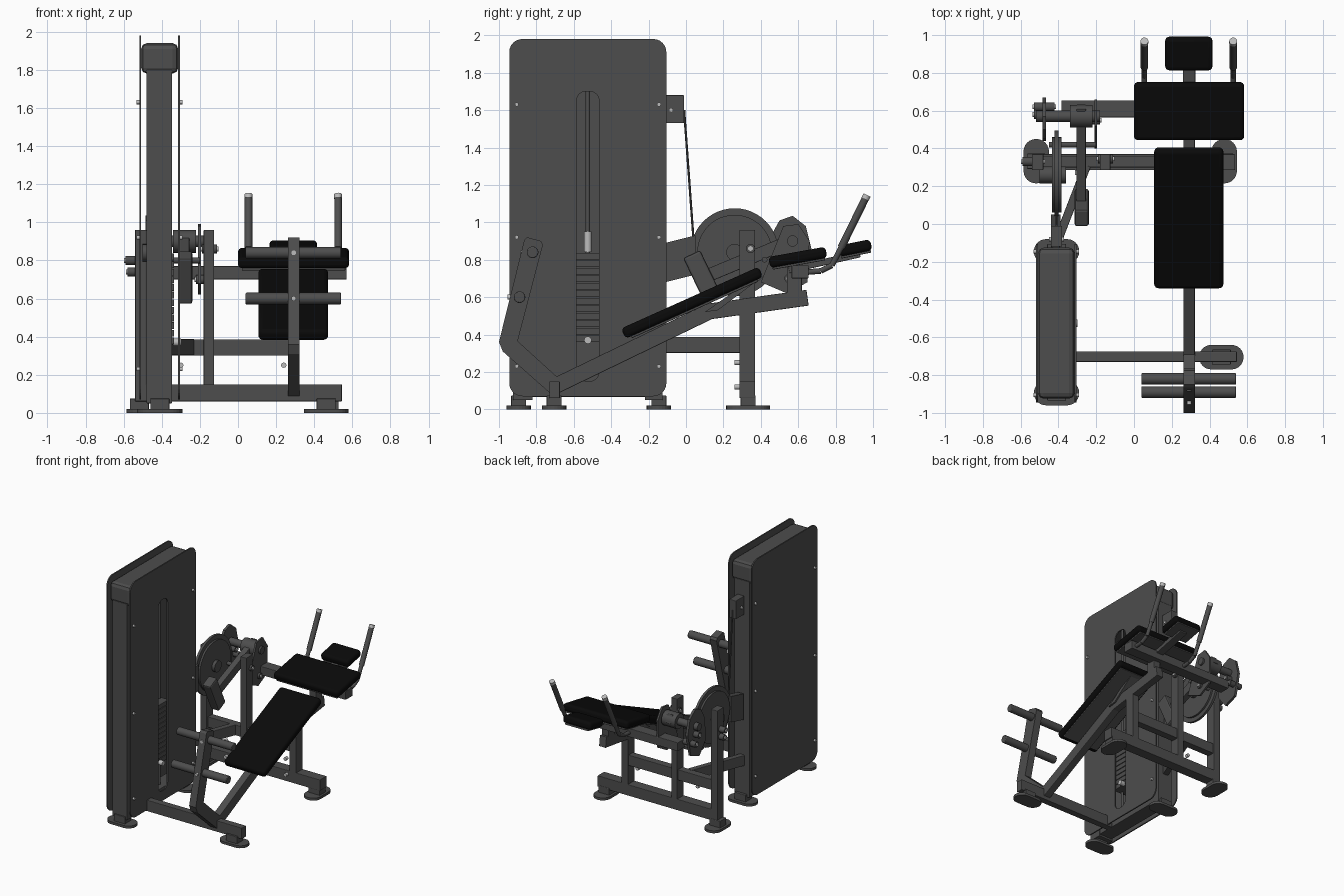
import bpy, bmesh, math
from mathutils import Vector

if "Cube" in bpy.data.objects:
    bpy.data.objects.remove(bpy.data.objects["Cube"], do_unlink=True)


def material(name, value):
    m = bpy.data.materials.new(name)
    m.use_nodes = True
    col = (value, value, value, 1)
    m.diffuse_color = col
    m.node_tree.nodes["Principled BSDF"].inputs["Base Color"].default_value = col
    return m


GREY = material("frame grey", 0.075)
BLACK = material("pad black", 0.003)
STEEL = material("bright steel", 0.5)


def finish(bm, name, mat, bevel=0, segments=2, smooth=False):
    bmesh.ops.recalc_face_normals(bm, faces=bm.faces)
    me = bpy.data.meshes.new(name)
    bm.to_mesh(me)
    bm.free()
    ob = bpy.data.objects.new(name, me)
    bpy.context.collection.objects.link(ob)
    me.materials.append(mat)
    if bevel:
        mod = ob.modifiers.new("bevel", "BEVEL")
        mod.width, mod.segments = bevel, segments
    if smooth:
        bpy.ops.object.select_all(action="DESELECT")
        ob.select_set(True)
        bpy.context.view_layer.objects.active = ob
        bpy.ops.object.shade_smooth_by_angle(angle=math.radians(40))
    return ob


def box(name, x, y, z, mat=GREY, bevel=0.004):
    """Box from ranges along each axis."""
    bm = bmesh.new()
    bmesh.ops.create_cube(bm, size=1)
    for v in bm.verts:
        v.co = [(r[0] + r[1]) / 2 + c * (r[1] - r[0]) for c, r in zip(v.co, (x, y, z))]
    return finish(bm, name, mat, bevel)


def beam(name, a, b, w, h, mat=GREY, bevel=0.004, segments=2, smooth=False):
    """Box section of width w and height h running from a to b."""
    a, b = Vector(a), Vector(b)
    bm = bmesh.new()
    bmesh.ops.create_cube(bm, size=1)
    for v in bm.verts:
        v.co = (v.co.x * w, v.co.y * (b - a).length, v.co.z * h)
    ob = finish(bm, name, mat, bevel, segments, smooth)
    ob.rotation_euler = (b - a).to_track_quat("Y", "Z").to_euler()
    ob.location = (a + b) / 2
    return ob


def rod(name, a, b, r, mat=GREY, sides=20, bevel=0):
    a, b = Vector(a), Vector(b)
    bm = bmesh.new()
    bmesh.ops.create_cone(bm, cap_ends=True, segments=sides, radius1=r, radius2=r,
                          depth=(b - a).length)
    ob = finish(bm, name, mat, bevel, 2, True)
    ob.rotation_euler = (b - a).to_track_quat("Z", "Y").to_euler()
    ob.location = (a + b) / 2
    return ob


def plate(name, points, x0, x1, mat=GREY):
    """Side profile (y, z) extruded from x0 to x1."""
    bm = bmesh.new()
    f = bm.faces.new([bm.verts.new((x0, y, z)) for y, z in points])
    ext = bmesh.ops.extrude_face_region(bm, geom=[f])["geom"]
    bmesh.ops.translate(bm, vec=(x1 - x0, 0, 0),
                        verts=[g for g in ext if isinstance(g, bmesh.types.BMVert)])
    return finish(bm, name, mat)


def rounded(u, v, r, steps=6):
    """Outline of a rounded rectangle."""
    pts = []
    corners = ((u[1] - r, v[1] - r), (u[0] + r, v[1] - r), (u[0] + r, v[0] + r), (u[1] - r, v[0] + r))
    for k, (cu, cv) in enumerate(corners):
        for i in range(steps + 1):
            t = math.pi / 2 * (k + i / steps)
            pts.append((cu + r * math.cos(t), cv + r * math.sin(t)))
    return pts


def foot(name, x, y):
    bm = bmesh.new()
    r = min(x[1] - x[0], y[1] - y[0]) / 2 - 0.001
    f = bm.faces.new([bm.verts.new((p, q, 0)) for p, q in rounded(x, y, r)])
    ext = bmesh.ops.extrude_face_region(bm, geom=[f])["geom"]
    bmesh.ops.translate(bm, vec=(0, 0, 0.02),
                        verts=[g for g in ext if isinstance(g, bmesh.types.BMVert)])
    finish(bm, name, GREY)
    cx, cy = sum(x) / 2, sum(y) / 2
    box(name + "_block", (cx - 0.05, cx + 0.05), (cy - 0.04, cy + 0.04), (0.015, 0.075))


# Weight tower: shrouds, columns, cap
outline = rounded((-0.945, -0.105), (0.07, 1.98), 0.07)
plate("outer_shroud", outline, -0.518, -0.508)
inner = plate("inner_shroud", outline, -0.314, -0.304)
cutter = plate("slot_cutter", rounded((-0.585, -0.465), (0.15, 1.7), 0.05), -0.35, -0.27)
cutter.hide_render = True
cutter.hide_viewport = True
cut = inner.modifiers.new("slot", "BOOLEAN")
cut.operation, cut.object, cut.solver = "DIFFERENCE", cutter, "EXACT"
for label, y in (("front", (-0.925, -0.82)), ("rear", (-0.22, -0.125))):
    box(label + "_column", (-0.48, -0.345), y, (0.05, 1.8))
box("tower_cap", (-0.508, -0.314), (-0.925, -0.125), (1.78, 1.94), bevel=0.03)
box("tower_base", (-0.47, -0.35), (-0.9, -0.15), (0.065, 0.14))
foot("tower_front_foot", (-0.53, -0.29), (-0.96, -0.83))
foot("tower_rear_foot", (-0.53, -0.29), (-0.21, -0.08))
for x in (-0.518, -0.304):
    s = -1 if x < -0.4 else 1
    for y in (-0.905, -0.145):
        for z in (0.23, 0.92, 1.63):
            rod("shroud_bolt", (x, y, z), (x + s * 0.014, y, z), 0.011, STEEL, 10)

# Weight stack with guide rods and selector
for i in range(12):
    box("stack_weight", (-0.475, -0.335), (-0.64, -0.41), (0.36 + i * 0.04, 0.396 + i * 0.04), bevel=0.003)
rod("selector_rod", (-0.405, -0.525, 0.8), (-0.405, -0.525, 1.8), 0.012)
rod("selector_collar", (-0.405, -0.525, 0.84), (-0.405, -0.525, 0.95), 0.02, STEEL)
rod("selector_pin", (-0.34, -0.525, 0.37), (-0.30, -0.525, 0.37), 0.02, STEEL, 12)
for y in (-0.62, -0.43):
    rod("guide_rod", (-0.405, y, 0.1), (-0.405, y, 1.8), 0.01)

# Cable and its pulley bracket
box("pulley_bracket", (-0.44, -0.38), (-0.12, -0.01), (1.53, 1.68))
rod("bracket_bolt", (-0.45, -0.08, 1.6), (-0.37, -0.08, 1.6), 0.012, STEEL, 10)
rod("cable", (-0.41, -0.01, 1.6), (-0.41, 0.045, 0.84), 0.006, GREY, 8)
plate("cam_bracket", [(-0.11, 0.68), (0.05, 0.72), (0.05, 0.93), (-0.11, 0.89)], -0.44, -0.39)

# Base frame
box("front_cross_beam", (-0.35, 0.545), (-0.73, -0.675), (0.06, 0.15))
box("rear_cross_beam", (-0.535, 0.535), (0.285, 0.37), (0.06, 0.15))
foot("bench_front_foot", (0.345, 0.58), (-0.77, -0.64))
foot("rear_outer_foot", (-0.585, -0.45), (0.215, 0.45))
foot("rear_bench_foot", (0.41, 0.545), (0.215, 0.45))
box("outer_upright", (-0.54, -0.48), (0.285, 0.37), (0.06, 0.96))
box("middle_upright", (-0.18, -0.125), (0.285, 0.37), (0.14, 0.96))
box("bench_upright", (0.262, 0.322), (0.285, 0.37), (0.14, 0.54))
box("middle_cross_beam", (-0.5, 0.27), (0.3, 0.36), (0.30, 0.385))
beam("tower_link", (-0.42, -0.13, 0.345), (-0.25, 0.31, 0.345), 0.045, 0.085)
for x in (-0.3, 0.24):
    for z in (0.12, 0.25):
        rod("frame_bolt", (x, 0.26, z), (x, 0.285, z), 0.014, STEEL, 10)

# Bench rail and leg roller arm
X = 0.292
beam("bench_rail", (X, -0.72, 0.115), (X, 0.15, 0.535), 0.06, 0.085)
beam("bench_rail_top", (X, 0.12, 0.523), (X, 0.65, 0.597), 0.06, 0.085)
plate("roller_arm", [(-0.72, 0.08), (-0.98, 0.31), (-1.0, 0.36), (-0.865, 0.905), (-0.85, 0.92),
                     (-0.775, 0.90), (-0.765, 0.88), (-0.90, 0.365), (-0.68, 0.165)], 0.262, 0.322)
for y, z in ((-0.82, 0.84), (-0.89, 0.60)):
    rod("leg_roller", (0.04, y, z), (0.54, y, z), 0.031, GREY, 24, 0.005)
    rod("roller_bolt", (X, y - 0.065, z), (X, y, z), 0.013, STEEL, 10)


# Pads with backing boards
def pad(name, x, a, b, t):
    cx, w = sum(x) / 2, x[1] - x[0]
    a, b = Vector((cx, *a)), Vector((cx, *b))
    beam(name, a, b, w, t, BLACK, 0.022, 4, True)
    n = Vector((0, -(b - a).z, (b - a).y)).normalized() * (t / 2 + 0.004)
    inset = (b - a) * 0.04
    beam(name + "_board", a + inset - n, b - inset - n, w - 0.04, 0.014)


pad("main_pad", (0.107, 0.473), (-0.335, 0.405), (0.40, 0.735), 0.06)
pad("elbow_pad", (0.0, 0.583), (0.445, 0.785), (0.75, 0.84), 0.06)
pad("head_pad", (0.165, 0.415), (0.815, 0.845), (0.99, 0.88), 0.06)
beam("head_pad_arm", (X, 0.55, 0.745), (X, 0.93, 0.83), 0.065, 0.035)
box("pad_post", (0.262, 0.322), (0.54, 0.62), (0.58, 0.76))
plate("main_pad_bracket", [(0.1, 0.52), (0.17, 0.53), (0.37, 0.68), (0.3, 0.66)], 0.25, 0.334)

# Elbow bar and handles
box("elbow_bar", (-0.385, 0.57), (0.565, 0.655), (0.70, 0.77))
for x in (0.055, 0.525):
    path = [(x, 0.6, 0.73), (x, 0.72, 0.74), (x, 0.78, 0.77), (x, 0.83, 0.865)]
    for a, b in zip(path, path[1:]):
        rod("handle_tube", a, b, 0.015)
    rod("handle_grip", path[-1], (x, 0.958, 1.125), 0.02)
    rod("handle_tip", (x, 0.958, 1.125), (x, 0.968, 1.146), 0.021, STEEL)

# Cams, pivot shaft and counterweighted movement arm
CAM, PIVOT = (0.26, 0.84), (0.57, 0.9)
rod("large_cam", (-0.42, *CAM), (-0.40, *CAM), 0.235, GREY, 48)
rod("large_cam_hub", (-0.50, *CAM), (-0.36, *CAM), 0.045)
rod("cam_rim", (-0.435, *CAM), (-0.385, *CAM), 0.2, GREY, 48)
plate("small_cam", [(0.44, 0.74), (0.52, 0.64), (0.63, 0.68), (0.67, 0.86), (0.64, 0.98),
                    (0.57, 1.035), (0.50, 1.01), (0.45, 0.92)], -0.485, -0.465)
rod("pivot_shaft", (-0.52, *PIVOT), (-0.18, *PIVOT), 0.03)
rod("pivot_bearing", (-0.34, *PIVOT), (-0.22, *PIVOT), 0.06, GREY, 24)
plate("pivot_plate", [(0.40, 0.68), (0.54, 0.62), (0.65, 0.68), (0.66, 0.9), (0.6, 0.99), (0.52, 0.98)],
      -0.21, -0.195)
beam("movement_arm", (-0.28, 0.62, 0.925), (-0.28, 0.08, 0.7), 0.05, 0.07)
beam("counterweight", (-0.277, 0.03, 0.83), (-0.277, 0.145, 0.59), 0.075, 0.10, bevel=0.012)
rod("cam_link", (-0.45, 0.42, 0.8), (-0.2, 0.42, 0.8), 0.015)
for x0, x1, y, z in ((-0.59, -0.48, 0.33, 0.80), (-0.58, -0.48, 0.33, 0.74), (-0.19, -0.11, 0.345, 0.86),
                     (-0.53, -0.42, 0.58, 0.84), (-0.53, -0.42, 0.62, 0.78), (-0.22, -0.18, 0.55, 0.70)):
    rod("cam_spacer", (x0, y, z), (x1, y, z), 0.024)
    rod("cam_bolt", (x0 - 0.008, y, z), (x1 + 0.008, y, z), 0.013, STEEL, 10)
